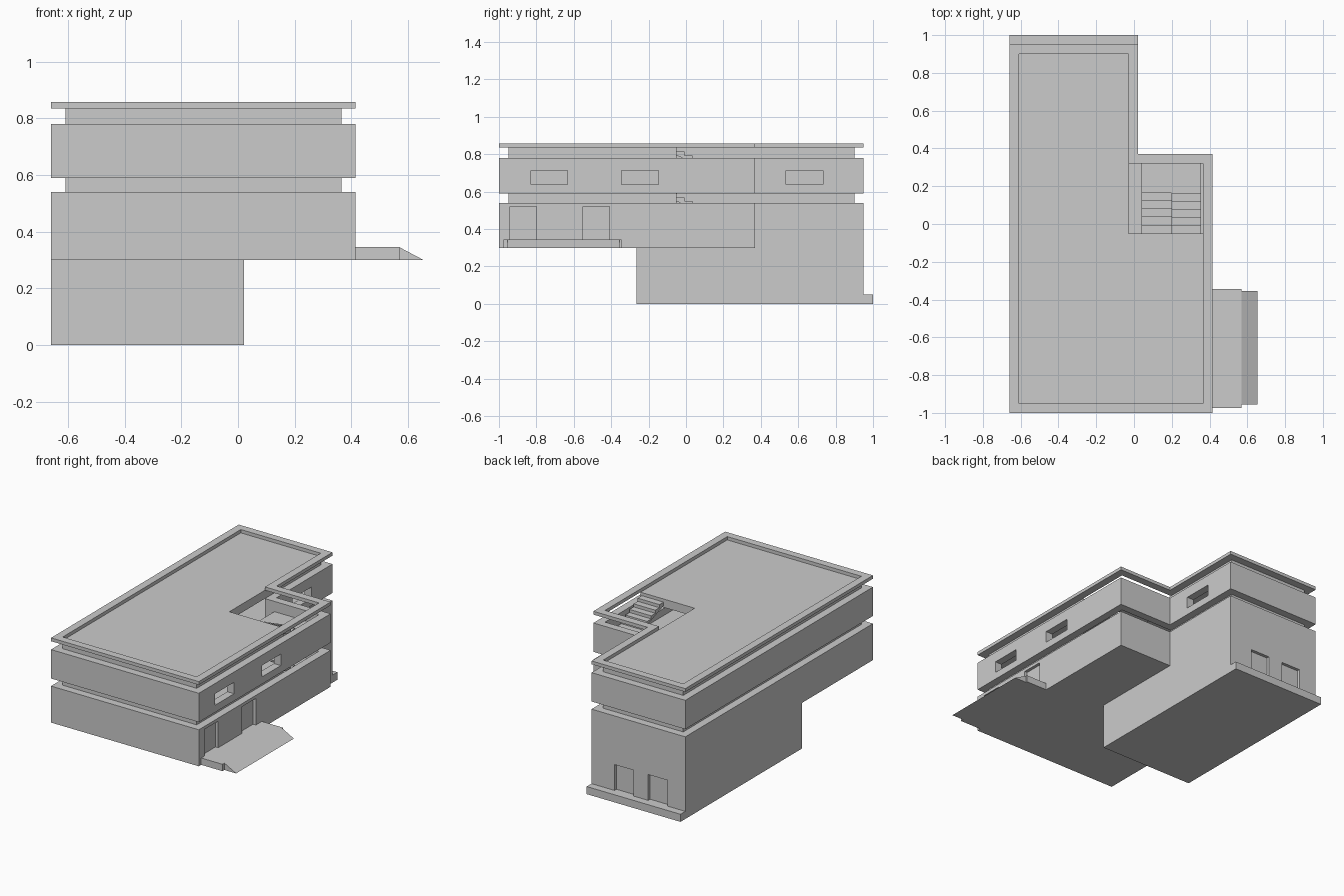
import bpy, bmesh

if "Cube" in bpy.data.objects:
    bpy.data.objects.remove(bpy.data.objects["Cube"])

T = 0.05                      # wall thickness, also the inset of floor slabs
FLOORS = (0.345, 0.59, 0.835)  # walking levels


def finish(bm, name):
    bmesh.ops.recalc_face_normals(bm, faces=bm.faces)
    me = bpy.data.meshes.new(name)
    bm.to_mesh(me)
    bm.free()
    ob = bpy.data.objects.new(name, me)
    bpy.context.collection.objects.link(ob)
    return ob


def box(name, x, y, z):
    bm = bmesh.new()
    bmesh.ops.create_cube(bm, size=1)
    for v in bm.verts:
        for i, r in enumerate((x, y, z)):
            v.co[i] = r[0] if v.co[i] < 0 else r[1]
    return finish(bm, name)


def prism(name, pts, z0, z1):
    bm = bmesh.new()
    lo = [bm.verts.new((x, y, z0)) for x, y in pts]
    hi = [bm.verts.new((x, y, z1)) for x, y in pts]
    bm.faces.new(lo)
    bm.faces.new(hi)
    n = len(pts)
    for i in range(n):
        j = (i + 1) % n
        bm.faces.new((lo[i], lo[j], hi[j], hi[i]))
    return finish(bm, name)


def ring(name, outer, inner, z0, z1):
    bm = bmesh.new()
    loops = [[bm.verts.new((x, y, z)) for x, y in p]
             for p, z in ((outer, z0), (outer, z1), (inner, z1), (inner, z0))]
    n = len(outer)
    for a in range(4):
        p, q = loops[a], loops[(a + 1) % 4]
        for i in range(n):
            j = (i + 1) % n
            bm.faces.new((p[i], p[j], q[j], q[i]))
    return finish(bm, name)


def side_profile(name, pts, a0, a1, axis):
    """Extrude a (horizontal, z) profile along x or y."""
    bm = bmesh.new()
    ends = []
    for a in (a0, a1):
        ends.append([bm.verts.new((a, h, z) if axis == 'x' else (h, a, z)) for h, z in pts])
        bm.faces.new(ends[-1])
    n = len(pts)
    for i in range(n):
        j = (i + 1) % n
        bm.faces.new((ends[0][i], ends[0][j], ends[1][j], ends[1][i]))
    return finish(bm, name)


def cut(ob, name, x, y, z):
    c = box(name, x, y, z)
    c.hide_render = True
    c.hide_viewport = True
    m = ob.modifiers.new(name, 'BOOLEAN')
    m.operation = 'DIFFERENCE'
    m.solver = 'EXACT'
    m.object = c


def ell(d=0.0):
    return [(-.66 + d, -1 + d), (.415 - d, -1 + d), (.415 - d, .37 - d),
            (.022 - d, .37 - d), (.022 - d, .95 - d), (-.66 + d, .95 - d)]


def rect(x0, x1, y0, y1, d=0.0):
    return [(x0 + d, y0 + d), (x1 - d, y0 + d), (x1 - d, y1 - d), (x0 + d, y1 - d)]


# storey walls and roof rim
base = ring("basement_walls", rect(-.66, .022, -.265, .95), rect(-.66, .022, -.265, .95, T), 0, .30)
ground = ring("ground_storey_walls", ell(), ell(T), .30, .54)
upper = ring("upper_storey_walls", ell(), ell(T), .59, .78)
ring("roof_rim", ell(), ell(T), FLOORS[2], .857)

# floors; the upper two leave the stairwell corner open
box("basement_floor", (-.61, -.028), (-.215, .90), (0, .05))
prism("ground_floor", ell(T), .30, FLOORS[0])
open_slab = [(-.61, -.95), (.365, -.95), (.365, -.05), (-.028, -.05), (-.028, .90), (-.61, .90)]
for name, top in (("upper_floor", FLOORS[1]), ("roof_slab", FLOORS[2])):
    prism(name, open_slab, top - .055, top)

# entrance doors on the right side
for i, y in enumerate((-.94, -.55)):
    cut(ground, f"door_cutter_{i}", (.3, .5), (y, y + .142), (.345, .52))
    box(f"front_door_{i}", (.368, .395), (y, y + .142), (.345, .52))

# basement doors on the back
for i, x in enumerate((-.285, -.53)):
    cut(base, f"back_door_cutter_{i}", (x, x + .14), (.85, 1.05), (.05, .22))
    box(f"back_door_{i}", (x, x + .14), (.903, .93), (.05, .22))

# window openings
for i, (x, y) in enumerate(((.39, -.83), (.39, -.345), (0, .535))):
    cut(upper, f"window_cutter_{i}", (x - .08, x + .08), (y, y + .197), (.637, .712))

# entrance platform, ramp and back ledge
box("entrance_platform", (.415, .57), (-.975, -.345), (.30, .345))
side_profile("entrance_ramp", [(.57, .30), (.655, .30), (.57, .345)], -.955, -.355, 'y')
box("back_ledge", (-.66, .022), (.95, 1.0), (0, .05))

# stairs: two flights and a half landing per storey
STEPS, Y0, Y1 = 5, -.05, .165
run = (Y1 - Y0) / STEPS


def flight(name, x0, x1, z_start, rise):
    """Steps from y=Y0 to Y1; z_start is the first tread height."""
    pts = []
    for k in range(STEPS):
        z = z_start + k * rise
        pts += [(Y0 + k * run, z), (Y0 + (k + 1) * run, z)]
    drop = .022
    pts += [(Y1, pts[-1][1] - drop), (Y0, z_start - drop)]
    side_profile(name, pts, x0, x1, 'x')


for s in range(2):
    z0, z1 = FLOORS[s], FLOORS[s + 1]
    r = (z1 - z0) / 12
    mid = (z0 + z1) / 2
    flight(f"lower_flight_{s}", .04, .198, z0 + r, r)
    flight(f"upper_flight_{s}", .198, .356, z1 - r, -r)
    box(f"stair_landing_{s}", (.04, .356), (Y1, .32), (mid - .022, mid))
